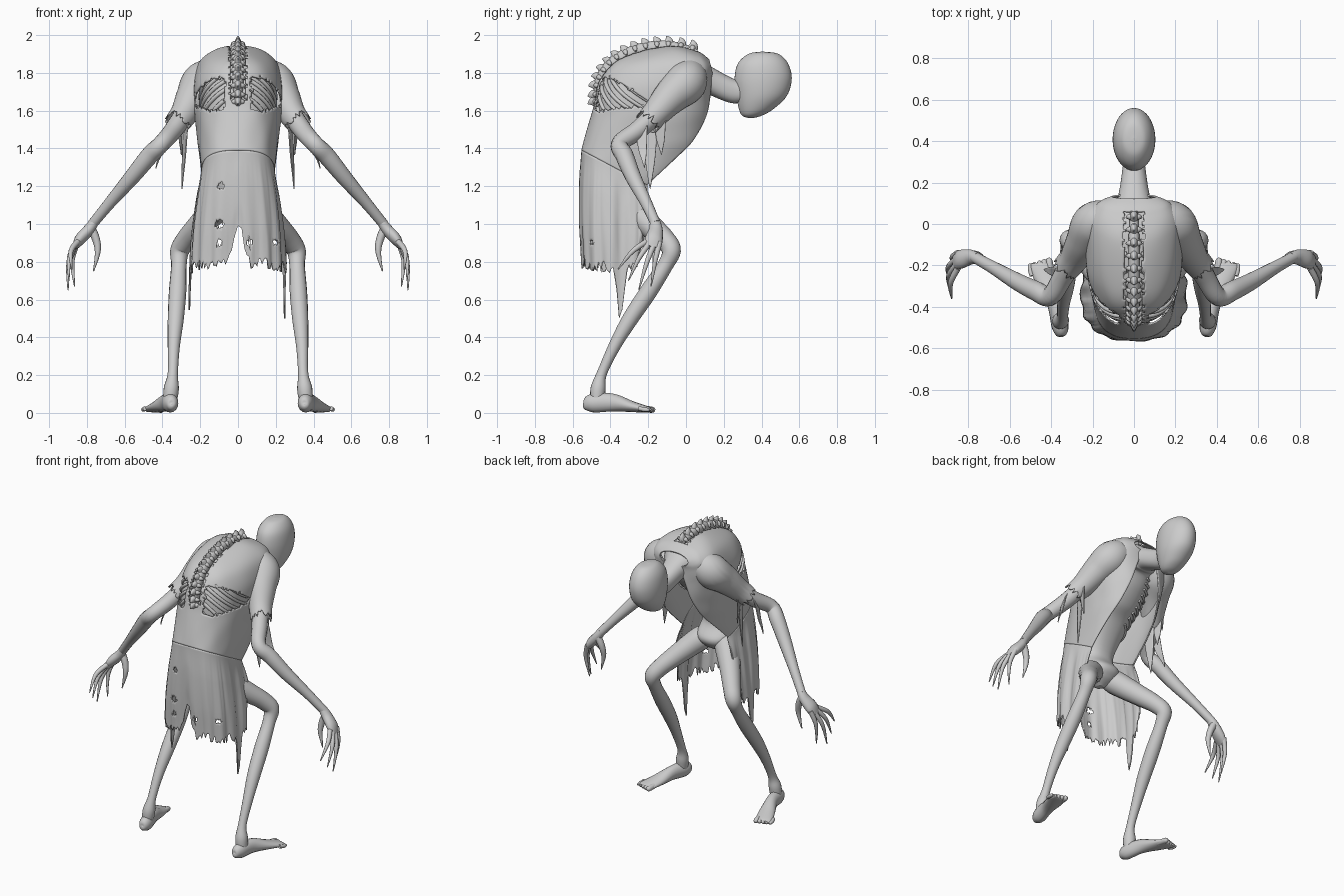
import bpy
import math
import random
from mathutils import Vector

random.seed(4)
cube = bpy.data.objects.get("Cube")
if cube:
    bpy.data.objects.remove(cube, do_unlink=True)

# Single plain grey for the whole figure
grey = bpy.data.materials.new("plain_grey")
grey.use_nodes = True
grey.diffuse_color = (0.6, 0.6, 0.6, 1)
grey.node_tree.nodes["Principled BSDF"].inputs["Base Color"].default_value = grey.diffuse_color


def spline(points, v):
    """Catmull-Rom value along a list of tuples, v from 0 to 1."""
    last = len(points) - 1
    t = min(max(v, 0), 1) * last
    i = min(int(t), last - 1)
    t -= i
    p0, p1 = points[max(i - 1, 0)], points[i]
    p2, p3 = points[i + 1], points[min(i + 2, last)]
    return [b + t * ((c - a) + t * ((2 * a - 5 * b + 4 * c - d) + t * (3 * b - a - 3 * c + d))) / 2
            for a, b, c, d in zip(p0, p1, p2, p3)]


def grid(name, shape, nu, nv, closed=True, keep=None, thick=0, mirror=False):
    """Surface from shape(u, v); closed surfaces wrap around u and get end caps."""
    cols = nu if closed else nu + 1
    verts = [shape(u / nu, v / nv) for v in range(nv + 1) for u in range(cols)]
    faces = []
    for v in range(nv):
        for u in range(nu):
            w = (u + 1) % cols
            face = (v * cols + u, v * cols + w, (v + 1) * cols + w, (v + 1) * cols + u)
            if keep is None or keep(sum((verts[k] for k in face), Vector()) / len(face)):
                faces.append(face)
    if closed and not thick:
        faces.append(tuple(reversed(range(cols))))
        faces.append(tuple(range(nv * cols, (nv + 1) * cols)))
    mesh = bpy.data.meshes.new(name)
    mesh.from_pydata(verts, [], faces)
    mesh.materials.append(grey)
    for poly in mesh.polygons:
        poly.use_smooth = len(poly.vertices) == 4
    obj = bpy.data.objects.new(name, mesh)
    bpy.context.scene.collection.objects.link(obj)
    if thick:
        solid = obj.modifiers.new("thickness", "SOLIDIFY")
        solid.thickness = thick
        solid.offset = 0
    if mirror:
        obj.modifiers.new("mirror", "MIRROR")
    return obj


def tube_shape(points, ref=(1, 0, 0), reach=None):
    """Swept oval through (x, y, z, radius[, second radius])."""
    points = [p if len(p) == 5 else (*p, p[3]) for p in points]

    def shape(u, v):
        v *= reach(u) if reach else 1
        p = spline(points, v)
        ahead, behind = spline(points, v + .01), spline(points, v - .01)
        along = (Vector(ahead[:3]) - Vector(behind[:3])).normalized()
        side = Vector(ref)
        side = (side - along * side.dot(along)).normalized()
        a = u * math.tau
        return Vector(p[:3]) + side * (p[3] * math.cos(a)) + along.cross(side) * (p[4] * math.sin(a))
    return shape


def tube(name, points, nu=16, nv=32, ref=(1, 0, 0)):
    return grid(name, tube_shape(points, ref), nu, nv, mirror=True)


def ring_point(rings, a, v, power=1.0, swell=1.0):
    """Point on rings of (back y, back z, front y, front z, half width); angle 0 is the back."""
    by, bz, fy, fz, w = spline(rings, v)[:5]
    c, s = math.cos(a), math.sin(a)
    c = math.copysign(abs(c) ** power, c) * swell
    s = math.copysign(abs(s) ** power, s) * swell
    return Vector((w * s, (by + fy) / 2 + (by - fy) / 2 * c, (bz + fz) / 2 + (bz - fz) / 2 * c))


# Thin body from pelvis to neck
body = [(-.36, 1.04, -.31, 1.04, .02), (-.42, 1.09, -.25, 1.08, .09), (-.45, 1.16, -.22, 1.14, .12),
        (-.46, 1.32, -.28, 1.25, .11), (-.465, 1.6, -.18, 1.44, .175), (-.43, 1.76, -.08, 1.52, .195),
        (-.32, 1.865, 0, 1.61, .19), (-.1, 1.915, .05, 1.69, .165), (.04, 1.895, .09, 1.69, .12),
        (.13, 1.835, .12, 1.685, .08), (.27, 1.762, .24, 1.64, .057), (.36, 1.76, .32, 1.65, .05)]
grid("body", lambda u, v: ring_point(body, u * math.tau, v, .88), 40, 77)

# Egg-shaped head
head = [(.395, 1.912, .415, 1.912, .008), (.33, 1.9, .49, 1.9, .055), (.275, 1.85, .54, 1.85, .09),
        (.257, 1.77, .56, 1.77, .103), (.266, 1.68, .535, 1.68, .097), (.28, 1.61, .465, 1.61, .073),
        (.298, 1.573, .40, 1.573, .045), (.335, 1.56, .35, 1.56, .006)]
grid("head", lambda u, v: ring_point(head, u * math.tau, v), 40, 40)

# Ribs wrapping around the chest
for i in range(9):
    base = .37 + .031 * i
    path = []
    for k in range(11):
        f = k / 10
        p = ring_point(body, .15 + 2.6 * f, base - .045 * math.sin(f * math.pi), .88, 1.015)
        path.append((*p, .012 - .004 * f))
    tube("rib", path, 8, 24, ref=(0, .6, .8))

# Spine ridge with a row of bony spikes
spine = [(0, -.462, 1.64, .02, .022), (0, -.452, 1.75, .028, .034), (0, -.385, 1.85, .03, .036),
         (0, -.26, 1.915, .03, .036), (0, -.1, 1.937, .028, .034), (0, .06, 1.91, .018, .02)]
grid("spine", tube_shape(spine), 12, 40)
for i in range(14):
    v = (i + .3) / 14
    here = Vector(spline(spine, v)[:3])
    along = (Vector(spline(spine, v + .02)[:3]) - here).normalized()
    out = Vector((1, 0, 0)).cross(along)
    if out.dot(here - Vector((0, -.15, 1.6))) < 0:
        out.negate()
    tip = here + out * .058 - along * .012
    mid = here + out * .034
    grid("vertebra", tube_shape([(*here, .026, .032), (*mid, .016, .024), (*tip, .003, .003)]), 10, 8)
    tube("vertebra_side", [(0, *here[1:], .018), (.02, *(here + out * .018)[1:], .015),
                           (.036, *(here + out * .002)[1:], .006)], 8, 8, ref=along)

# Torn shirt, open down the chest; the last value is the opening angle
shirt = [(-.55, 1.39, -.12, 1.16, .19, 2.1), (-.49, 1.61, .01, 1.3, .21, 2.3),
         (-.455, 1.76, .08, 1.41, .225, 2.5), (-.345, 1.875, .125, 1.54, .23, 2.65),
         (-.1, 1.94, .135, 1.67, .215, 2.75), (.05, 1.915, .135, 1.76, .17, 2.8),
         (.12, 1.87, .14, 1.79, .105, 2.8)]


def shirt_shape(u, v):
    half = spline(shirt, v)[5]
    ripple = 1 + .006 * math.sin(u * 40) * math.sin(v * 25)
    return ring_point(shirt, (2 * u - 1) * half, v, .76 + .22 * min(v * 1.5, 1), ripple)


def shirt_keep(p):
    x, rag = abs(p.x), random.uniform(-.008, .008)
    slot = x < .045 + rag and p.z > 1.65 and p.y < .06 and p.z > 1.72 + p.y * .2
    low = 1.6 + 2.2 * (x - .12) ** 2
    high = 1.775 - .6 * max(0, p.y + .4)
    ribs = .07 < x + rag and low < p.z + rag < high and p.y < -.2
    return not (slot or ribs)


grid("shirt", shirt_shape, 110, 90, closed=False, keep=shirt_keep, thick=.008)

# Tattered skirt with folds, ragged hem, long side strips and worn holes
skirt = [shirt[0][:5], (-.56, 1.28, -.11, 1.12, .22), (-.56, 1.1, -.11, 1.05, .243),
         (-.55, .8, -.13, .8, .252)]
columns = 120
jag = [random.uniform(-.035, .035) for _ in range(columns + 1)]


def skirt_shape(u, v):
    a = (2 * u - 1) * 2.1
    hem = .8 - .02 * abs(a) + jag[round(u * columns)]
    hem += max(0, .2 - 1.6 * abs(a)) + max(0, abs(a) - 1.8) * .8
    hem -= max(0, .28 - 3.2 * abs(abs(a) - 1.55))
    p = ring_point(skirt, a, v, .76, 1 + .024 * v * math.sin(a * 15))
    top = ring_point(skirt, a, 0, .76)
    p.z = top.z + (hem - top.z) * v
    return p


holes = [(-.1, 1.0, .022), (-.1, .9, .015), (.06, .9, .015), (.2, .9, .015), (-.09, 1.2, .018)]
grid("skirt", skirt_shape, columns, 50, closed=False, thick=.008, keep=lambda p: p.y > -.4 or all(
    math.hypot(p.x - x, p.z - z) > r for x, z, r in holes))

# Sleeves with ragged ends and hanging scraps
cuff = [random.uniform(.86, 1) for _ in range(36)]
sleeve = [(.1, .02, 1.81, .08), (.185, 0, 1.75, .107), (.235, -.08, 1.675, .09),
          (.285, -.16, 1.585, .07), (.33, -.215, 1.525, .064)]
grid("sleeves", tube_shape(sleeve, reach=lambda u: cuff[round(u * 36) % 36]), 36, 24,
     thick=.006, mirror=True)


def scrap(top, tip, width):
    top, tip = Vector(top), Vector(tip)

    def shape(u, v):
        wide = width * (1 - v) ** .7 * (u - .5)
        return top.lerp(tip, v) + Vector((.3 * wide, wide, .01 * math.sin(v * 9)))
    grid("sleeve_scrap", shape, 6, 12, closed=False, thick=.005, mirror=True)


scrap((.275, -.19, 1.56), (.297, -.19, 1.18), .09)
scrap((.36, -.24, 1.52), (.435, -.22, 1.29), .07)
scrap((.31, -.14, 1.56), (.3, -.13, 1.36), .07)

# Arms bent back at the elbow
tube("arms", [(.18, 0, 1.75, .07), (.26, -.12, 1.62, .055), (.34, -.25, 1.5, .05),
              (.405, -.35, 1.425, .046), (.47, -.325, 1.36, .048), (.56, -.28, 1.25, .042),
              (.68, -.21, 1.11, .031), (.77, -.16, 1.0, .027)], nv=48)
tube("palms", [(.755, -.165, 1.02, .024, .026), (.79, -.16, .97, .03, .037),
               (.835, -.17, .92, .03, .047), (.865, -.18, .875, .014, .042)])
finger_tips = [(.88, -.36, .76), (.895, -.305, .7), (.9, -.25, .65), (.865, -.185, .67)]
for i, tip in enumerate(finger_tips):
    root = Vector((.85, -.212 + .024 * i, .905))
    bend = root.lerp(Vector(tip), .5) + Vector((.02, 0, .02))
    tube("finger", [(*root, .016), (*bend, .013), (*tip, .003)], 10, 16)
tube("thumbs", [(.782, -.15, .985, .024), (.752, -.155, .92, .021), (.743, -.165, .85, .015),
                (.765, -.17, .75, .003)], 10, 18)

# Crouching legs
tube("legs", [(.04, -.36, 1.13, .05), (.09, -.31, 1.1, .075), (.15, -.25, 1.045, .072),
              (.21, -.185, .985, .064), (.27, -.115, .92, .056), (.308, -.078, .86, .051),
              (.313, -.11, .78, .041), (.32, -.2, .64, .046), (.33, -.3, .49, .042),
              (.34, -.38, .35, .032), (.345, -.445, .21, .027), (.353, -.465, .13, .04),
              (.36, -.47, .06, .036)], nv=64)
tube("feet", [(.351, -.545, .045, .003, .003), (.352, -.535, .045, .025, .03),
              (.357, -.49, .052, .041, .05), (.38, -.39, .055, .038, .047),
              (.415, -.29, .034, .052, .03), (.447, -.205, .019, .056, .017),
              (.452, -.185, .017, .045, .01)])
for i in range(5):
    x = .4 + .023 * i
    r = .018 - .0015 * i
    reach = -.163 - .007 * i
    tube("toe", [(x, -.25, .024, r), (x + .008, reach - .03, .018, r),
                 (x + .01, reach - .008, .016, r * .8), (x + .01, reach, .015, .004)], 10, 14)
